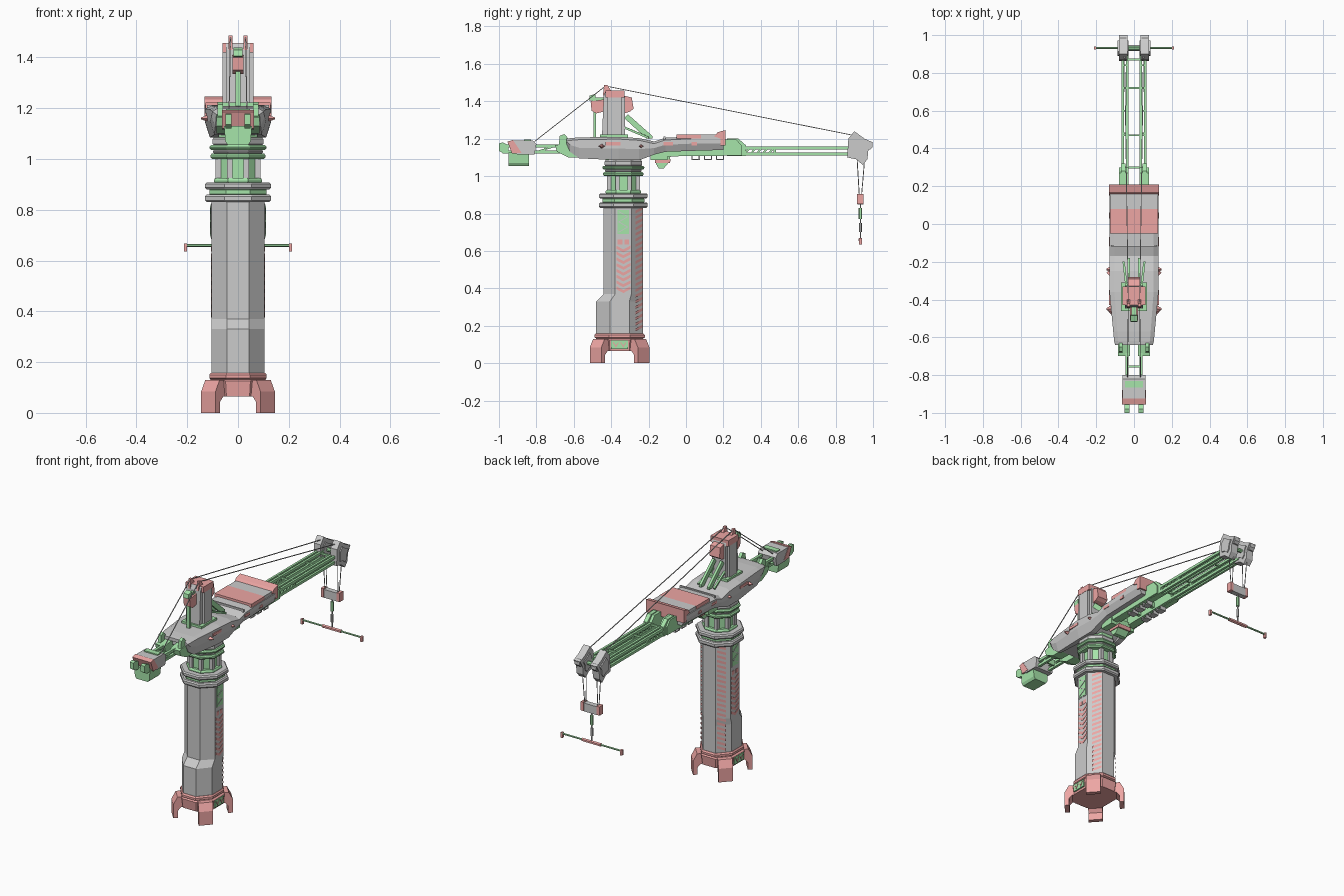
import bpy, bmesh, math
from mathutils import Vector


def material(name, rgb):
    m = bpy.data.materials.new(name)
    m.diffuse_color = (*rgb, 1)
    return m


RED = material("red_paint", (0.85, 0.38, 0.37))
GREEN = material("green_paint", (0.38, 0.78, 0.40))
GREY = None


def mesh(name, verts, faces, mat=GREY):
    bm = bmesh.new()
    vs = [bm.verts.new(v) for v in verts]
    for f in faces:
        bm.faces.new([vs[i] for i in f])
    bmesh.ops.recalc_face_normals(bm, faces=bm.faces)
    me = bpy.data.meshes.new(name)
    bm.to_mesh(me)
    bm.free()
    ob = bpy.data.objects.new(name, me)
    bpy.context.collection.objects.link(ob)
    if mat:
        me.materials.append(mat)
    return ob


def loft(name, rings, mat=GREY):
    n = len(rings[0])
    faces = [list(range(n)), [(len(rings) - 1) * n + i for i in range(n)]]
    for r in range(len(rings) - 1):
        for i in range(n):
            j = (i + 1) % n
            faces.append([r * n + i, r * n + j, (r + 1) * n + j, (r + 1) * n + i])
    return mesh(name, [v for ring in rings for v in ring], faces, mat)


def slab(name, yz, x0, x1, mat=GREY):
    """Side profile (y, z) extruded across x."""
    return loft(name, [[(x, y, z) for y, z in yz] for x in (x0, x1)], mat)


def box(name, x, y, z, mat=GREY):
    return slab(name, [(y[0], z[0]), (y[1], z[0]), (y[1], z[1]), (y[0], z[1])], x[0], x[1], mat)


def pair(name, x, y, z, mat=GREY):
    for s, side in ((-1, "left"), (1, "right")):
        box(f"{name}_{side}", (s * x[0], s * x[1]), y, z, mat)


def rod(name, a, b, r, mat=GREY, n=4):
    a, b = Vector(a), Vector(b)
    q = (b - a).to_track_quat('Z', 'Y')
    ring = [q @ Vector((r * math.cos(t), r * math.sin(t), 0))
            for t in (2 * math.pi * (i + 0.5) / n for i in range(n))]
    return loft(name, [[p + v for v in ring] for p in (a, b)], mat)


def octa(name, levels, mat=GREY):
    """Stacked octagons: (z, half width x, half width y, centre y)."""
    k = 1 / math.cos(math.pi / 8)
    ang = [math.pi / 8 + i * math.pi / 4 for i in range(8)]
    return loft(name, [[(rx * k * math.cos(t), cy + ry * k * math.sin(t), z) for t in ang]
                       for z, rx, ry, cy in levels], mat)


CY = -0.335
BY = -0.355

# Base: octagonal ring with four diagonal feet
octa("base_ring", [(0.065, .11, .125, BY), (0.125, .118, .133, BY), (0.135, .105, .12, BY)], RED)
octa("base_collar", [(0.13, .105, .12, BY), (0.137, .113, .135, BY), (0.15, .113, .135, BY), (0.158, .107, .127, BY)], RED)
foot = [(.165, 0), (.165, .085), (.142, .13), (.08, .13), (.08, .065), (.122, .065), (.139, .045), (.139, 0)]
for i in range(4):
    t = math.pi / 4 + i * math.pi / 2
    c, s = math.cos(t), math.sin(t)
    loft(f"base_foot_{i}", [[(r * c - h * s, BY + 1.1 * (r * s + h * c), z) for r, z in foot] for h in (-.04, .04)], RED)
pair("base_side_panel", (.1, .121), (-.4, -.31), (.077, .122), GREEN)
for sx in (-1, 1):
    for y in (-.375, -.335):
        slab("base_panel_mark", [(y - .015, .115), (y, .095), (y + .015, .115), (y + .015, .108), (y, .084), (y - .015, .108)],
             sx * .12, sx * .123, RED)

# Tower shaft with wider lower front
octa("tower_shaft", [(.14, .105, .125, BY), (.33, .105, .125, BY), (.37, .105, .105, CY), (.84, .105, .105, CY)])
for sx in (-1, 1):
    x0, x1 = sx * .104, sx * .107
    for i in range(8):
        z = .375 + i * .031
        slab("side_chevron", [(CY - .037, z + .02), (CY, z), (CY + .037, z + .02), (CY + .037, z + .036), (CY, z + .016),
                              (CY - .037, z + .036)], x0, x1, RED)
    for y in (-.365, -.33):
        box("side_mark", (x0, x1), (y, y + .025), (.635, .66), RED)
    box("side_window_frame", (x0, x1), (-.37, -.302), (.685, .825))
    box("side_window", (x0, sx * .109), (-.366, -.306), (.69, .82), GREEN)
    for z in (.7, .755):
        for a, b in ((-.36, -.312), (-.312, -.36)):
            z0 = z if a < b else z + .028
            rod("window_brace", (sx * .109, a, z0), (sx * .109, b, z0 + .028), .003)
    # Warning stripes on the rear diagonal faces
    for i in range(22):
        z = .17 + i * .03
        quad = []
        for u, dz in ((.3, 0), (.92, .02), (.92, .035), (.3, .015)):
            quad.append((sx * (.107 - .0615 * u), CY + .0455 + .0615 * u, z + dz))
        mesh("rear_stripe", quad, [(0, 1, 2, 3)], RED)

# Slewing rings on top of the tower
for n, z0, z1, r, m in (("lower_flange", .83, .86, .13, GREY), ("flange_core", .855, .885, .112, GREEN),
                        ("upper_flange", .88, .908, .13, GREY), ("turntable_neck", .9, 1.02, .075, GREEN),
                        ("neck_foot", .905, .925, .095, GREEN), ("slew_ring_low", 1.0, 1.022, .108, GREEN),
                        ("slew_ring_mid", 1.02, 1.038, .098, GREY), ("slew_ring_high", 1.036, 1.055, .112, GREEN),
                        ("slew_cap", 1.053, 1.085, .1, GREY), ("slew_deck", 1.08, 1.14, .095, GREEN)):
    octa(n, [(z0, r * .95, r * .95, CY), (z0 + .007, r, r, CY), (z1 - .007, r, r, CY), (z1, r * .95, r * .95, CY)], m)
for i in range(8):
    t = math.pi / 8 + i * math.pi / 4
    x, y = .084 * math.cos(t), CY + .084 * math.sin(t)
    box("neck_post", (x - .011, x + .011), (y - .011, y + .011), (.9, 1.01))

# Machinery housing: an inverted channel lofted along y
sections = [(-.64, .1, 1.175, 1.2), (-.62, .105, 1.13, 1.203), (-.57, .11, 1.095, 1.207), (-.36, .13, 1.085, 1.21),
            (-.25, .13, 1.085, 1.203), (-.17, .13, 1.115, 1.185), (-.11, .13, 1.13, 1.205), (.03, .13, 1.135, 1.212),
            (.2, .13, 1.14, 1.212)]
loft("machinery_housing", [[(-w, y, zb + (zt - zb) * .5), (-w, y, zt - .012), (-w * .8, y, zt), (w * .8, y, zt), (w, y, zt - .012),
     (w, y, zb + (zt - zb) * .5), (w * .85, y, zb), (.075, y, zb), (.075, y, zt - .02), (-.075, y, zt - .02), (-.075, y, zb),
     (-w * .85, y, zb)] for y, w, zb, zt in sections])
box("roof_red_panel", (-.128, .128), (-.05, .08), (1.2, 1.222), RED)
box("roof_grey_panel", (-.126, .126), (.08, .18), (1.2, 1.222))
box("roof_seam", (-.122, .122), (-.12, -.11), (1.19, 1.212))
slab("front_visor", [(.15, 1.212), (.17, 1.235), (.21, 1.246), (.21, 1.165), (.185, 1.165), (.185, 1.2)], -.132, .132, RED)
for sx in (-1, 1):
    for y in (-.45, -.24):
        loft("side_lamp", [[(sx * x, y + a * k, 1.16 + b * k) for a, b in ((-.02, 0), (0, -.015), (.02, 0), (0, .015))]
                           for x, k in ((.115, 1), (.145, .25))], RED)
    for y, w in ((-.43, .08), (-.12, .05), (.03, .03)):
        box("side_label", (sx * .125, sx * .1315), (y, y + w), (1.165, 1.182), RED)
slab("rear_floor", [(-.62, 1.15), (-.56, 1.1), (-.26, 1.09), (-.2, 1.13), (-.2, 1.17), (-.62, 1.17)], -.08, .08)

# Main boom: solid root girders, then twin open trusses
for sx in (-1, 1):
    slab("boom_root", [(-.2, 1.12), (-.15, 1.105), (.3, 1.11), (.3, 1.16), (.27, 1.195), (.2, 1.195), (-.2, 1.17)],
         sx * .028, sx * .08, GREEN)
    slab("boom_root_collar", [(.22, 1.107), (.32, 1.107), (.32, 1.165), (.28, 1.2), (.22, 1.2)], sx * .045, sx * .07, GREEN)
    for x in (.036, .06):
        for z in (1.117, 1.15):
            box("boom_chord", (sx * (x - .007), sx * (x + .007)), (.28, .9), (z - .008, z + .008), GREEN)
        for i in range(5):
            rod("boom_lacing", (sx * x, .31 + i * .032, 1.117), (sx * x, .342 + i * .032, 1.15), .006, GREEN)
        box("lacing_end", (sx * (x - .006), sx * (x + .006)), (.468, .48), (1.11, 1.157), GREEN)
    for y in (.48, .6, .72, .84):
        box("chord_tie", (sx * .034, sx * .062), (y - .004, y + .004), (1.143, 1.155), GREEN)
for y in (.3, .47, .72, .87):
    box("boom_cross_tie", (-.06, .06), (y - .005, y + .005), (1.142, 1.154), GREEN)
for y in (-.1, .02, .14):
    box("root_cross_tie", (-.04, .04), (y - .01, y + .01), (1.12, 1.15), GREEN)
for y in (.03, .095, .16):
    for dy in (0, .038):
        pair("underside_frame_post", (.03, .07), (y + dy, y + dy + .006), (1.088, 1.112))
    pair("underside_frame_bar", (.03, .07), (y, y + .044), (1.086, 1.092))

# Control cabin under the boom root
slab("cabin", [(-.16, 1.12), (-.16, 1.065), (-.145, 1.04), (-.12, 1.04), (-.09, 1.075), (-.08, 1.12)], -.04, .04, GREEN)
slab("cabin_band", [(-.165, 1.09), (-.165, 1.07), (-.087, 1.07), (-.08, 1.09)], -.045, .045, RED)
pair("cabin_side_cover", (.045, .085), (-.19, -.1), (1.085, 1.125), GREEN)

# Boom tip sheave housings
tip = [(.862, 1.1), (.868, 1.2), (.9, 1.24), (.955, 1.2), (1.0, 1.18), (.975, 1.14), (.97, 1.09), (.945, 1.06), (.91, 1.09)]
for sx in (-1, 1):
    slab("tip_housing", tip, sx * .034, sx * .08)
    slab("tip_side_plate", [(.93 + (y - .93) * .6, 1.15 + (z - 1.15) * .6) for y, z in tip], sx * .028, sx * .087)
    rod("tip_sheave", (sx * .04, .975, 1.165), (sx * .074, .975, 1.165), .025, GREY, 8)
rod("tip_axle", (-.08, .93, 1.15), (.08, .93, 1.15), .012, GREEN, 8)

# Hoist ropes, hook block and spreader bar
for sx in (-1, 1):
    for y, yb in ((.915, .927), (.955, .938)):
        rod("hoist_rope", (sx * .05, y, 1.09), (sx * .045, yb, .89), .0025)
    box("block_end", (sx * .045, sx * .065), (.913, .95), (.85, .905), RED)
    rod("spreader_arm", (sx * .05, .932, .66), (sx * .205, .932, .66), .006, GREEN, 6)
    box("spreader_end", (sx * .2, sx * .213), (.924, .94), (.635, .668), RED)
    rod("spreader_sleeve", (0, .932, .66), (sx * .065, .932, .66), .011, RED, 6)
box("hook_block", (-.047, .047), (.916, .948), (.848, .9))
rod("hook_link", (0, .932, .66), (0, .932, .85), .004)
rod("hook_swivel", (0, .932, .77), (0, .932, .83), .01, GREEN, 6)
rod("hook_weight", (0, .932, .7), (0, .932, .75), .008, GREY, 6)

# Mast above the housing
slab("mast", [(-.45, 1.19), (-.44, 1.43), (-.43, 1.455), (-.335, 1.455), (-.325, 1.42), (-.325, 1.19)], -.048, .048)
pair("mast_side_plate", (.046, .061), (-.42, -.345), (1.2, 1.43))
box("mast_cap", (-.062, .062), (-.43, -.33), (1.42, 1.457), RED)
box("mast_foot", (-.07, .07), (-.46, -.31), (1.2, 1.222), GREEN)
for sx in (-1, 1):
    slab("mast_peak_fin", [(-.445, 1.43), (-.437, 1.487), (-.42, 1.487), (-.39, 1.44)], sx * .022, sx * .037, RED)
    slab("mast_brace", [(-.33, 1.31), (-.31, 1.33), (-.18, 1.215), (-.18, 1.2), (-.21, 1.2)], sx * .02, sx * .035, GREEN)
    rod("mast_foot_strut", (sx * .04, -.33, 1.26), (sx * .055, -.2, 1.205), .008, GREEN)
slab("mast_rear_box", [(-.33, 1.43), (-.29, 1.42), (-.28, 1.36), (-.3, 1.345), (-.33, 1.335)], -.035, .035, RED)
slab("mast_front_box", [(-.51, 1.4), (-.505, 1.35), (-.48, 1.335), (-.44, 1.345), (-.44, 1.41)], -.022, .022, RED)
slab("mast_front_winch", [(-.52, 1.405), (-.515, 1.43), (-.485, 1.44), (-.48, 1.4)], -.018, .018, GREEN)
box("front_post", (-.01, .01), (-.495, -.48), (1.2, 1.345), GREEN)
box("front_post_arm", (-.012, .012), (-.49, -.43), (1.4, 1.42), GREEN)

# Counter-jib and counterweight
for sx in (-1, 1):
    for z in (1.13, 1.16):
        box("counter_chord", (sx * .03, sx * .046), (-.98, -.58), (z - .008, z + .008), GREEN)
    slab("counter_tail", [(-1.0, 1.135), (-1.0, 1.175), (-.98, 1.18), (-.95, 1.165), (-.95, 1.12), (-.975, 1.12)],
         sx * .025, sx * .05, GREEN)
    slab("counter_bracket", [(-.69, 1.13), (-.7, 1.165), (-.62, 1.18), (-.56, 1.17), (-.56, 1.1), (-.63, 1.1)],
         sx * .02, sx * .085, GREEN)
    slab("bracket_lug", [(-.68, 1.17), (-.675, 1.215), (-.65, 1.225), (-.62, 1.19), (-.62, 1.17)], sx * .06, sx * .08, GREEN)
    rod("counter_lacing", (sx * .038, -.8, 1.13), (sx * .038, -.7, 1.16), .006, GREEN)
    # Stay cables from the mast peak
    rod("boom_stay", (sx * .03, -.43, 1.482), (sx * .05, .91, 1.215), .003)
    rod("counter_stay", (sx * .03, -.43, 1.482), (sx * .035, -.81, 1.185), .003)
box("counter_cross_tie", (-.04, .04), (-.76, -.75), (1.13, 1.165), GREEN)
slab("counterweight_top", [(-.93, 1.13), (-.935, 1.19), (-.82, 1.19), (-.8, 1.17), (-.81, 1.115), (-.9, 1.115)], -.062, .062)
slab("counterweight_end", [(-.93, 1.12), (-.955, 1.185), (-.925, 1.193), (-.88, 1.125)], -.064, .064, RED)
box("counterweight_strap", (-.048, .048), (-.865, -.83), (1.17, 1.197), GREEN)
loft("counterweight_block", [[(-w, -.95, z), (w, -.95, z), (w, -.84, z), (-w, -.84, z)]
                             for w, z in ((.04, 1.055), (.05, 1.07), (.055, 1.13))], GREEN)
